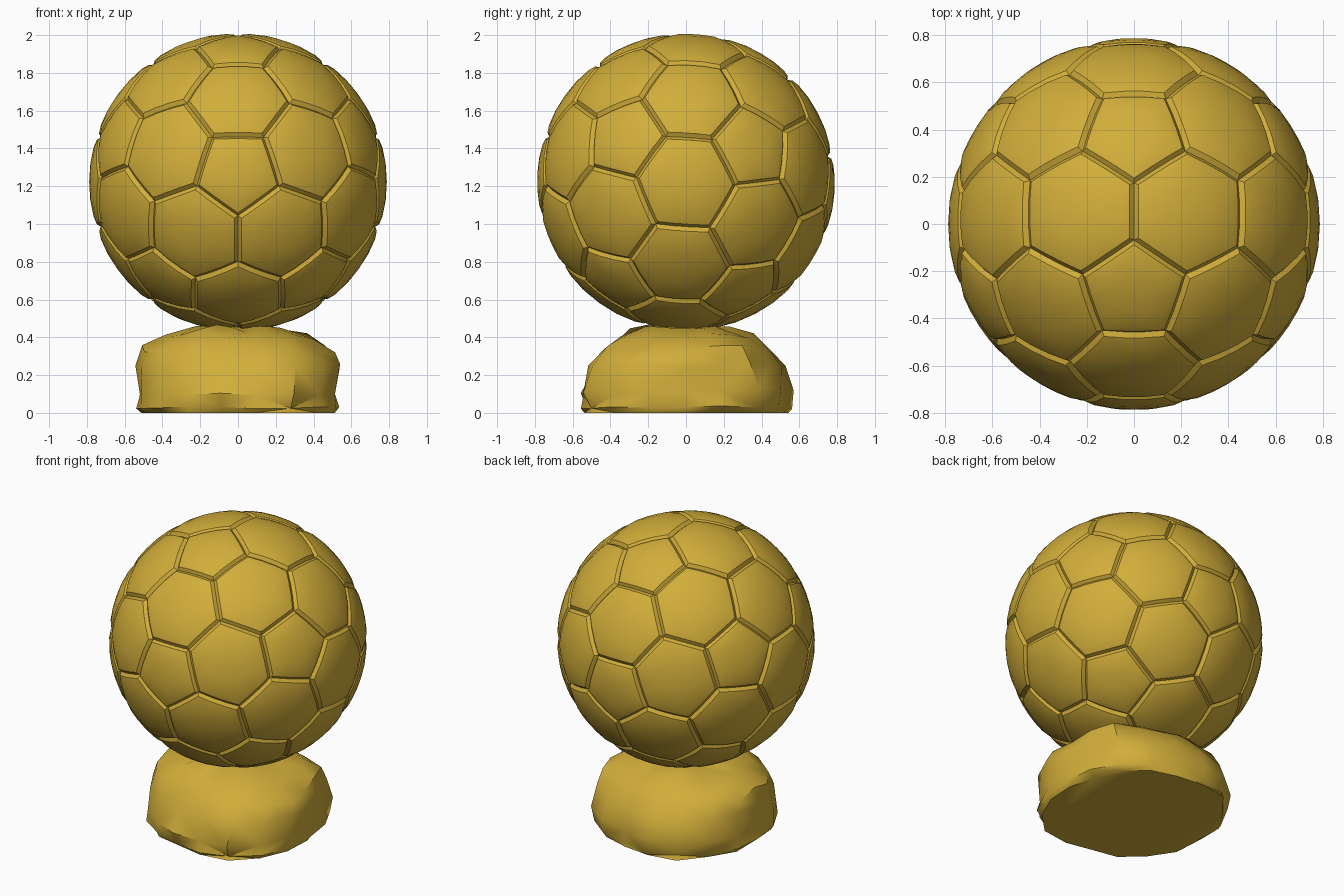
import bpy, bmesh, math, random
from mathutils import Vector, Matrix

if "Cube" in bpy.data.objects:
    bpy.data.objects.remove(bpy.data.objects["Cube"])

random.seed(4)
gold = bpy.data.materials.new("gold")
gold.diffuse_color = (0.64, 0.42, 0.042, 1)
gold.use_nodes = True
gold.node_tree.nodes["Principled BSDF"].inputs["Base Color"].default_value = gold.diffuse_color


def finish(bm, name, angle):
    bmesh.ops.recalc_face_normals(bm, faces=bm.faces)
    me = bpy.data.meshes.new(name)
    bm.to_mesh(me)
    bm.free()
    ob = bpy.data.objects.new(name, me)
    bpy.context.collection.objects.link(ob)
    me.materials.append(gold)
    bpy.ops.object.select_all(action='DESELECT')
    ob.select_set(True)
    bpy.context.view_layer.objects.active = ob
    bpy.ops.object.shade_smooth_by_angle(angle=math.radians(angle))
    return ob


# Panel centres of the ball: rings around the y axis (colatitude, azimuth from up)
def direction(colat, az):
    c, a = math.radians(colat), math.radians(az)
    return Vector((math.sin(c) * math.sin(a), -math.cos(c), math.sin(c) * math.cos(a)))


centres = [direction(90, 18 + 36 * k) for k in range(10)]
for flip in (False, True):
    ring = [direction(0, 0)]
    for k in range(5):
        ring += [direction(31.7, 72 * k), direction(63.4, 72 * k),
                 direction(58.3, 36 + 72 * k)]
    centres += [Vector((v.x, -v.y, v.z)) if flip else v for v in ring]

# Ball: each panel is the dual polygon around its centre, puffed with sunken seams
hull = bmesh.new()
for c in centres:
    hull.verts.new(c)
bmesh.ops.convex_hull(hull, input=hull.verts[:])
bmesh.ops.triangulate(hull, faces=hull.faces[:])

R, SEG = 0.788, 3
RINGS = [(0.4, 1.0), (0.75, 0.998), (0.92, 0.99), (1.0, 0.968)]
ball = bmesh.new()
for v in hull.verts:
    n = v.co.normalized()
    u = n.orthogonal().normalized()
    w = n.cross(u)
    pts = [sum((x.co for x in f.verts), Vector()).normalized() for f in v.link_faces]
    pts.sort(key=lambda p: math.atan2(p.dot(w), p.dot(u)))
    rim = [a.lerp(b, s / SEG) for a, b in zip(pts, pts[1:] + pts[:1]) for s in range(SEG)]
    mid = (sum(pts, Vector()) / len(pts)).normalized()
    loops = [[ball.verts.new(mid.lerp(p, t).normalized() * R * k) for p in rim]
             for t, k in RINGS]
    top = ball.verts.new(mid * R)
    m = len(rim)
    for i in range(m):
        j = (i + 1) % m
        ball.faces.new((top, loops[0][i], loops[0][j]))
        for a, b in zip(loops, loops[1:]):
            ball.faces.new((a[i], b[i], b[j], a[j]))
hull.free()
bmesh.ops.remove_doubles(ball, verts=ball.verts[:], dist=0.0005)
ball.transform(Matrix.Translation((0, 0, 1.222)) @ Matrix.Rotation(math.radians(-4), 4, 'X'))
finish(ball, "ball", 35)

# Rock base: stacked rings with uneven radii, flat underneath
N = 18
LEVELS = [(0.0, 0.51, 0.53), (0.03, 0.53, 0.55), (0.11, 0.53, 0.56), (0.25, 0.54, 0.51),
          (0.34, 0.50, 0.43), (0.41, 0.38, 0.35), (0.445, 0.22, 0.23)]
lump = [random.uniform(0.97, 1.05) for _ in range(N)]
rock = bmesh.new()
loops = []
for i, (z, rx, ry) in enumerate(LEVELS):
    row = []
    for k in range(N):
        a = 2 * math.pi * k / N
        diag = 1 + 0.05 * abs(math.sin(2 * a))
        r = lump[k] * diag * random.uniform(0.96, 1.03)
        dz = 0 if i == 0 else random.uniform(-0.02, 0.02) * min(1, i / 2)
        row.append(rock.verts.new((max(-0.55, min(0.54, rx * r * math.cos(a))),
                                   max(-0.57, min(0.57, ry * r * math.sin(a))), z + dz)))
    loops.append(row)
for a, b in zip(loops, loops[1:]):
    for k in range(N):
        j = (k + 1) % N
        rock.faces.new((a[k], a[j], b[j], b[k]))
rock.faces.new(loops[0])
peak = rock.verts.new((0, 0, 0.455))
for k in range(N):
    rock.faces.new((loops[-1][k], loops[-1][(k + 1) % N], peak))
# raised lip at the front left of the seat
for v in rock.verts:
    d = (v.co - Vector((-0.17, -0.24, 0.44))).length
    if d < 0.12:
        v.co.z += 0.05 * (1 - d / 0.12)
bmesh.ops.triangulate(rock, faces=[f for f in rock.faces if len(f.verts) == 4])
finish(rock, "rock_base", 40)
